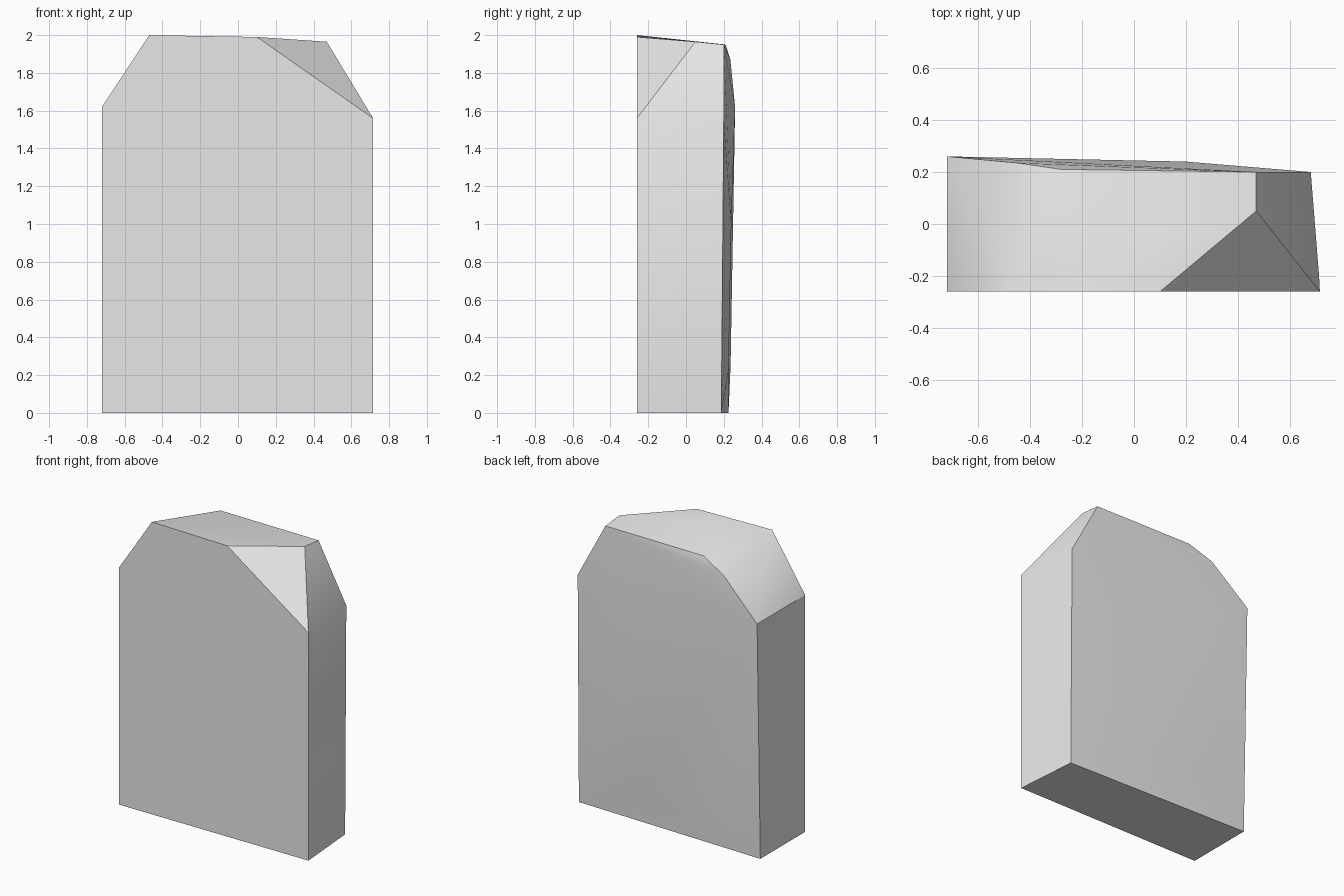
import bpy
import bmesh
import math

cube = bpy.data.objects.get("Cube")
if cube:
    bpy.data.objects.remove(cube, do_unlink=True)

# Stone colour
stone = bpy.data.materials.new("stone_grey")
stone.use_nodes = True
grey = (0.8, 0.8, 0.8, 1)
stone.diffuse_color = grey
stone.node_tree.nodes["Principled BSDF"].inputs["Base Color"].default_value = grey

FRONT = -0.26

# Flat front outline, with the broken corner at upper right
front = [(x, FRONT, z) for x, z in (
    (-0.72, 0), (0.715, 0), (0.715, 1.56), (0.1, 1.99),
    (-0.47, 2.0), (-0.72, 1.62))]

# Inner corners of the chip
chip = [(0.47, 0.05, 1.965), (0.712, -0.2, 1.56)]

# Worn back outline, thicker towards one side
back = [(-0.72, 0.225, 0), (0.68, 0.187, 0), (0.68, 0.2, 1.56),
        (0.47, 0.2, 1.95), (-0.28, 0.21, 1.95),
        (-0.45, 0.235, 1.87), (-0.72, 0.26, 1.62)]

# Slight swelling of the back face
swell = [(0.2, 0.24, 1.0), (0.2, 0.225, 0.22), (-0.4, 0.236, 0.25)]

# Slab body as the hull around its corners
bm = bmesh.new()
for point in front + chip + back + swell:
    bm.verts.new(point)
hull = bmesh.ops.convex_hull(bm, input=bm.verts[:])
loose = [v for v in bm.verts if not v.link_faces]
bmesh.ops.delete(bm, geom=loose, context="VERTS")
bmesh.ops.dissolve_limit(bm, angle_limit=math.radians(0.5),
                         verts=bm.verts[:], edges=bm.edges[:])
bmesh.ops.recalc_face_normals(bm, faces=bm.faces[:])

mesh = bpy.data.meshes.new("gravestone_slab")
bm.to_mesh(mesh)
bm.free()
mesh.materials.append(stone)
slab = bpy.data.objects.new("gravestone_slab", mesh)
bpy.context.collection.objects.link(slab)

# Soft shading with crisp outer edges
bpy.ops.object.select_all(action="DESELECT")
slab.select_set(True)
bpy.context.view_layer.objects.active = slab
bpy.ops.object.shade_smooth_by_angle(angle=math.radians(30))
